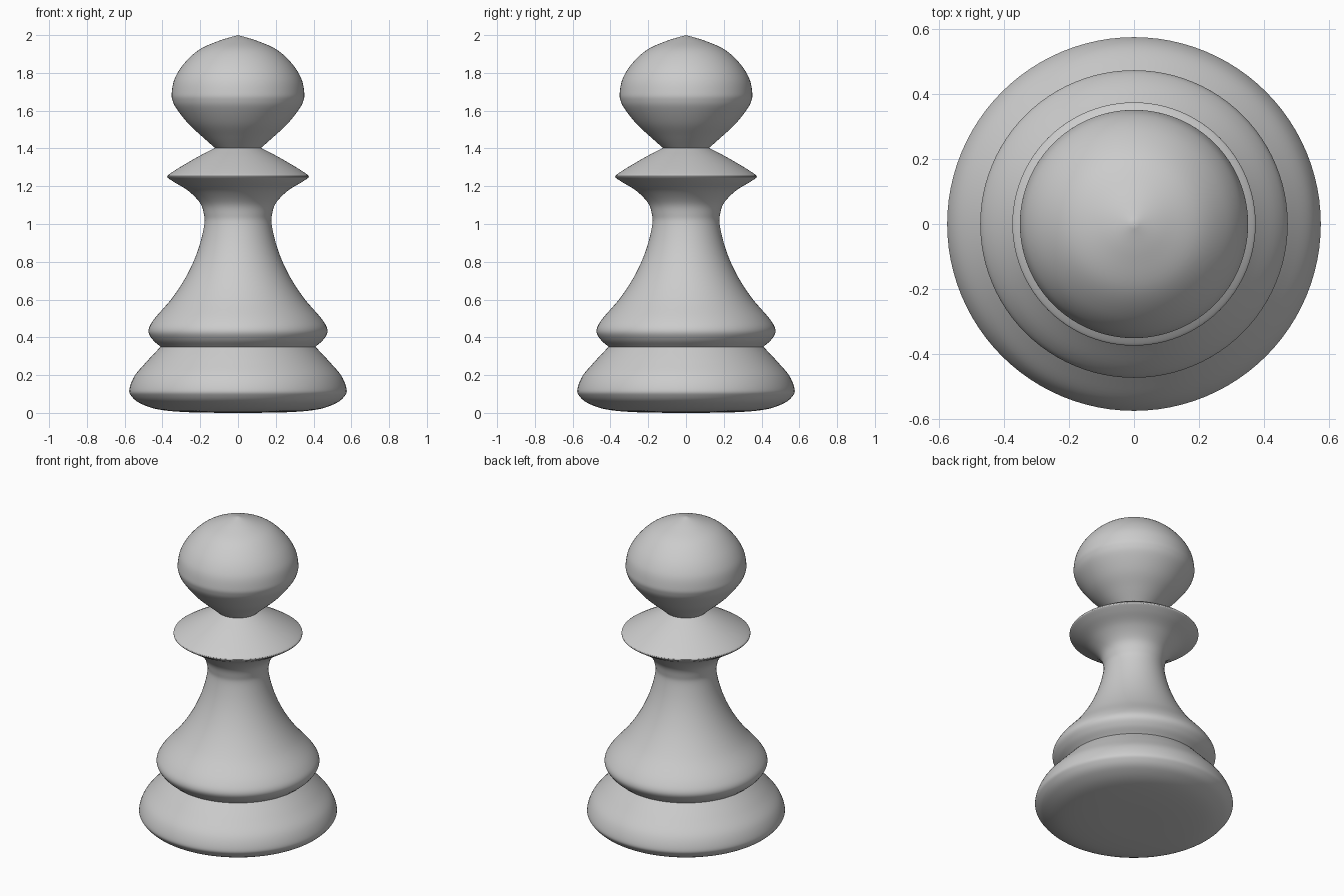
import bpy
import bmesh
import math
from mathutils import Vector

if "Cube" in bpy.data.objects:
    bpy.data.objects.remove(bpy.data.objects["Cube"])

SIDES = 96


def smooth_profile(points, steps=6):
    """Catmull-Rom curve through (radius, height) points."""
    p = [Vector(q) for q in points]
    p = [2 * p[0] - p[1]] + p + [2 * p[-1] - p[-2]]
    out = []
    for a, b, c, d in zip(p, p[1:], p[2:], p[3:]):
        for i in range(steps):
            t = i / steps
            out.append(0.5 * (2 * b + (c - a) * t
                              + (2 * a - 5 * b + 4 * c - d) * t ** 2
                              + (3 * b - a - 3 * c + d) * t ** 3))
    return out + [p[-2]]


def lathe(name, points):
    """Revolve a bottom-to-top profile about z; radius 0 makes a pole."""
    bm = bmesh.new()
    rings = []
    for r, z in smooth_profile(points):
        if r < 1e-5:
            rings.append([bm.verts.new((0, 0, z))] * SIDES)
        else:
            rings.append([bm.verts.new((r * math.cos(2 * math.pi * i / SIDES),
                                        r * math.sin(2 * math.pi * i / SIDES), z))
                          for i in range(SIDES)])
    for lo, hi in zip(rings, rings[1:]):
        for i in range(SIDES):
            j = (i + 1) % SIDES
            quad = dict.fromkeys((lo[i], lo[j], hi[j], hi[i]))
            bm.faces.new(list(quad))
    mesh = bpy.data.meshes.new(name)
    bm.to_mesh(mesh)
    bm.free()
    obj = bpy.data.objects.new(name, mesh)
    bpy.context.collection.objects.link(obj)
    bpy.ops.object.select_all(action='DESELECT')
    obj.select_set(True)
    bpy.context.view_layer.objects.active = obj
    bpy.ops.object.shade_smooth_by_angle(angle=math.radians(40))
    return obj


# Rounded foot with a closed underside
lathe("base", [(0, 0), (0.25, 0.003), (0.42, 0.018), (0.52, 0.052), (0.565, 0.09),
               (0.575, 0.125), (0.548, 0.195), (0.485, 0.27), (0.41, 0.35)])

# Flared stem with a bulge at its foot, up to the collar edge
lathe("stem", [(0.41, 0.35), (0.452, 0.388), (0.474, 0.435), (0.445, 0.495),
               (0.355, 0.6), (0.287, 0.7), (0.236, 0.8), (0.2, 0.9), (0.178, 1.0),
               (0.18, 1.05), (0.2, 1.11), (0.262, 1.175), (0.335, 1.22),
               (0.37, 1.243), (0.375, 1.25)])

# Sloping collar top
lathe("collar", [(0.375, 1.25), (0.367, 1.262), (0.3, 1.305), (0.21, 1.357), (0.122, 1.403)])

# Ball head with a slightly pointed crown
lathe("head", [(0.122, 1.403), (0.19, 1.463), (0.262, 1.53), (0.325, 1.61),
               (0.347, 1.655), (0.351, 1.695), (0.335, 1.77), (0.285, 1.85), (0.205, 1.923),
               (0.1, 1.97), (0, 2.0)])
